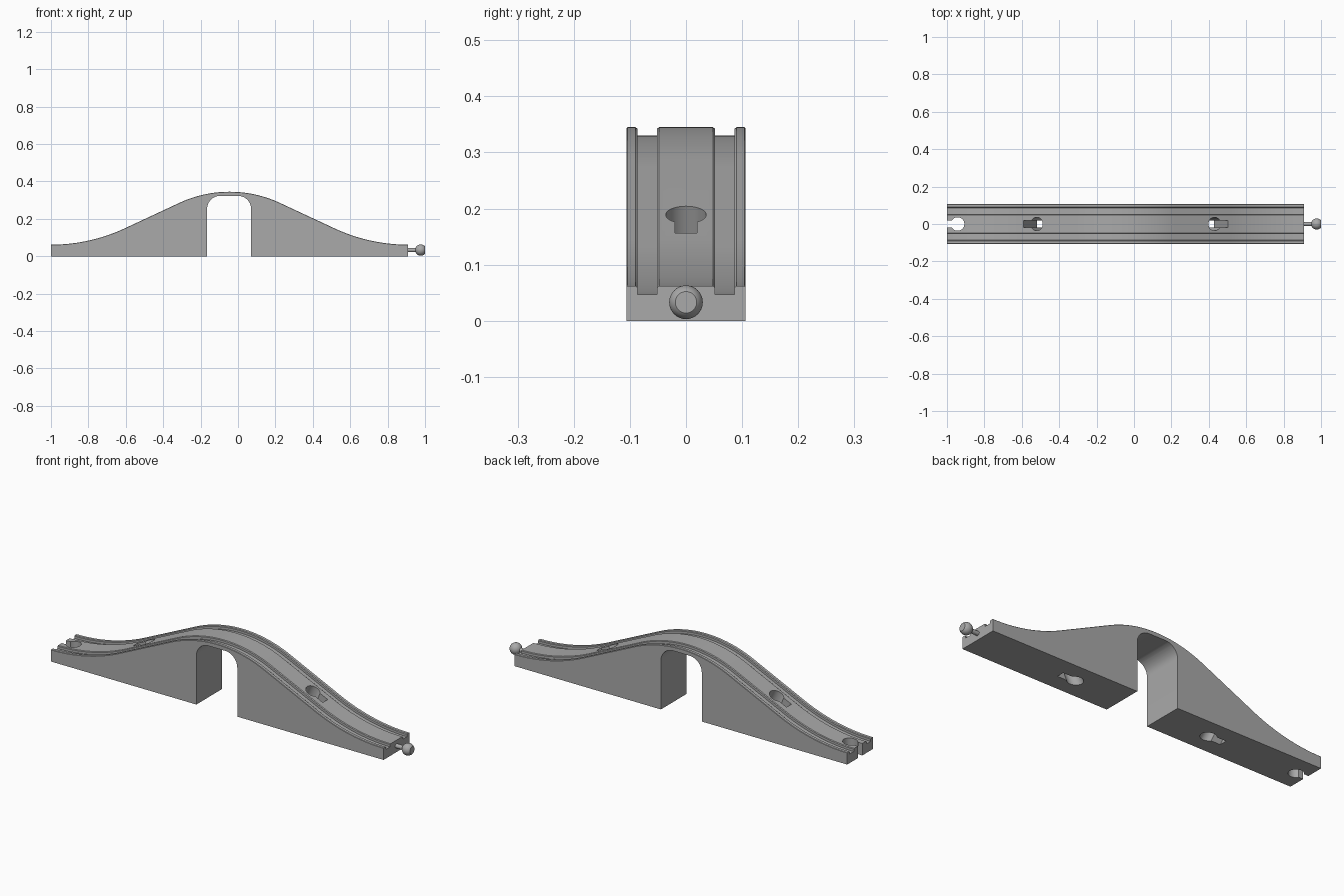
import bpy, bmesh
from math import sin, cos, tan, asin, pi, radians
from mathutils import Matrix, Vector

cube = bpy.data.objects.get("Cube")
if cube:
    bpy.data.objects.remove(cube, do_unlink=True)

grey = bpy.data.materials.new("plain grey")
grey.use_nodes = True
COLOUR = (0.4, 0.4, 0.4, 1)
grey.diffuse_color = COLOUR
grey.node_tree.nodes["Principled BSDF"].inputs["Base Color"].default_value = COLOUR

MID, HALF = -0.045, 0.955          # bridge centre and half length
LOW, PEAK = 0.062, 0.345           # deck height at the ends and the crown
SLOPE = radians(25)
R_TOP, R_END = 0.636, 0.934        # crown and foot arc radii


def make_object(name, bm):
    bmesh.ops.recalc_face_normals(bm, faces=bm.faces)
    mesh = bpy.data.meshes.new(name)
    bm.to_mesh(mesh)
    bm.free()
    mesh.materials.append(grey)
    ob = bpy.data.objects.new(name, mesh)
    bpy.context.collection.objects.link(ob)
    return ob


def activate(ob):
    bpy.ops.object.select_all(action='DESELECT')
    ob.select_set(True)
    bpy.context.view_layer.objects.active = ob


def arc(cx, cy, r, a0, a1, n):
    return [(cx + r * cos(a0 + (a1 - a0) * i / n),
             cy + r * sin(a0 + (a1 - a0) * i / n)) for i in range(n + 1)]


def prism(name, outline, low, high, matrix):
    """Extrude a flat outline along its own z, then place it."""
    bm = bmesh.new()
    face = bm.faces.new([bm.verts.new((x, y, low)) for x, y in outline])
    ext = bmesh.ops.extrude_face_region(bm, geom=[face])
    tops = [v for v in ext["geom"] if isinstance(v, bmesh.types.BMVert)]
    bmesh.ops.translate(bm, verts=tops, vec=(0, 0, high - low))
    bmesh.ops.transform(bm, matrix=matrix, verts=bm.verts)
    return make_object(name, bm)


# Deck path: crown arc, straight ramp, foot arc, as (distance, height, angle)
half_path = []
for i in range(17):
    a = SLOPE * i / 16
    half_path.append((R_TOP * sin(a), PEAK - R_TOP * (1 - cos(a)), a))
for i in range(25):
    a = SLOPE * (1 - i / 24)
    half_path.append((HALF - R_END * sin(a), LOW + R_END * (1 - cos(a)), a))
path = [(-d, z, -a) for d, z, a in reversed(half_path[1:])] + half_path

# Track cross-section: two wheel grooves with chamfered lips
DEPTH, W = 0.015, 0.106
half_section = [(0.048, 0), (0.052, -0.003), (0.052, -DEPTH), (0.086, -DEPTH),
                (0.086, -0.003), (0.09, 0), (W - 0.002, 0), (W, -0.002)]
section = [(-y, h) for y, h in reversed(half_section)] + half_section

bm = bmesh.new()
rings = []
for d, z, a in path:
    at_end = abs(abs(d) - HALF) < 1e-6
    ring = [bm.verts.new((MID + d + (0 if at_end else h * sin(a)), y, z + h * cos(a)))
            for y, h in section]
    ring += [bm.verts.new((MID + d, y, 0)) for y in (W, -W)]
    rings.append(ring)
for r0, r1 in zip(rings, rings[1:]):
    for j in range(len(r0)):
        k = (j + 1) % len(r0)
        bm.faces.new((r0[j], r0[k], r1[k], r1[j]))
bm.faces.new(rings[0])
bm.faces.new(rings[-1])
body = make_object("bridge_track", bm)

# Archway with rounded upper corners
L, R, TOP, FIL = -0.165, 0.07, 0.323, 0.07
arch = [(L, -0.1), (R, -0.1)]
arch += arc(R - FIL, TOP - FIL, FIL, 0, pi / 2, 12)
arch += arc(L + FIL, TOP - FIL, FIL, pi / 2, pi, 12)
cutters = [prism("archway_cutter", arch, -0.3, 0.3, Matrix.Rotation(pi / 2, 4, 'X'))]


# Keyhole sockets: round hole with a neck pointing along +x
def keyhole(radius, neck, length):
    a = asin(neck / radius)
    return arc(0, 0, radius, a, 2 * pi - a, 40) + [(length, -neck), (length, neck)]


socket = keyhole(0.036, 0.02, 0.078)
x_slot = 0.43 - MID
z_slot = 0.155 + 0.07 * tan(SLOPE)
for name, side in (("left_socket_cutter", 1), ("right_socket_cutter", -1)):
    place = Matrix.Translation((MID + side * x_slot, 0, z_slot))
    place = place @ Matrix.Rotation(0 if side > 0 else pi, 4, 'Z')
    place = place @ Matrix.Rotation(SLOPE, 4, 'Y')
    cutters.append(prism(name, socket, -0.4, 0.1, place))
end_place = Matrix.Translation((-0.943, 0, 0)) @ Matrix.Rotation(pi, 4, 'Z')
cutters.append(prism("end_socket_cutter", keyhole(0.036, 0.018, 0.1), -0.1, 0.2, end_place))

for cutter in cutters:
    cutter.hide_render = True
    mod = body.modifiers.new(cutter.name, 'BOOLEAN')
    mod.operation, mod.solver, mod.object = 'DIFFERENCE', 'EXACT', cutter
    activate(body)
    bpy.ops.object.modifier_apply(modifier=mod.name)
    bpy.data.objects.remove(cutter, do_unlink=True)

# Connector: thin stem and a ball with a flat tip
bm = bmesh.new()
along_x = Matrix.Rotation(pi / 2, 4, 'Y')
bmesh.ops.create_cone(bm, cap_ends=True, segments=24, radius1=0.011, radius2=0.011,
                      depth=0.07, matrix=Matrix.Translation((0.925, 0, 0.033)) @ along_x)
stem = make_object("connector_stem", bm)

bm = bmesh.new()
bmesh.ops.create_uvsphere(bm, u_segments=32, v_segments=20, radius=0.03,
                          matrix=Matrix.Translation((0.977, 0, 0.033)) @ along_x)
cut = bmesh.ops.bisect_plane(bm, geom=bm.verts[:] + bm.edges[:] + bm.faces[:],
                             plane_co=Vector((1, 0, 0)), plane_no=Vector((1, 0, 0)),
                             clear_outer=True)
rim = [e for e in cut["geom_cut"] if isinstance(e, bmesh.types.BMEdge)]
bmesh.ops.holes_fill(bm, edges=rim, sides=0)
ball = make_object("connector_ball", bm)

for ob in (body, stem, ball):
    activate(ob)
    bpy.ops.object.shade_smooth_by_angle(angle=radians(30))
